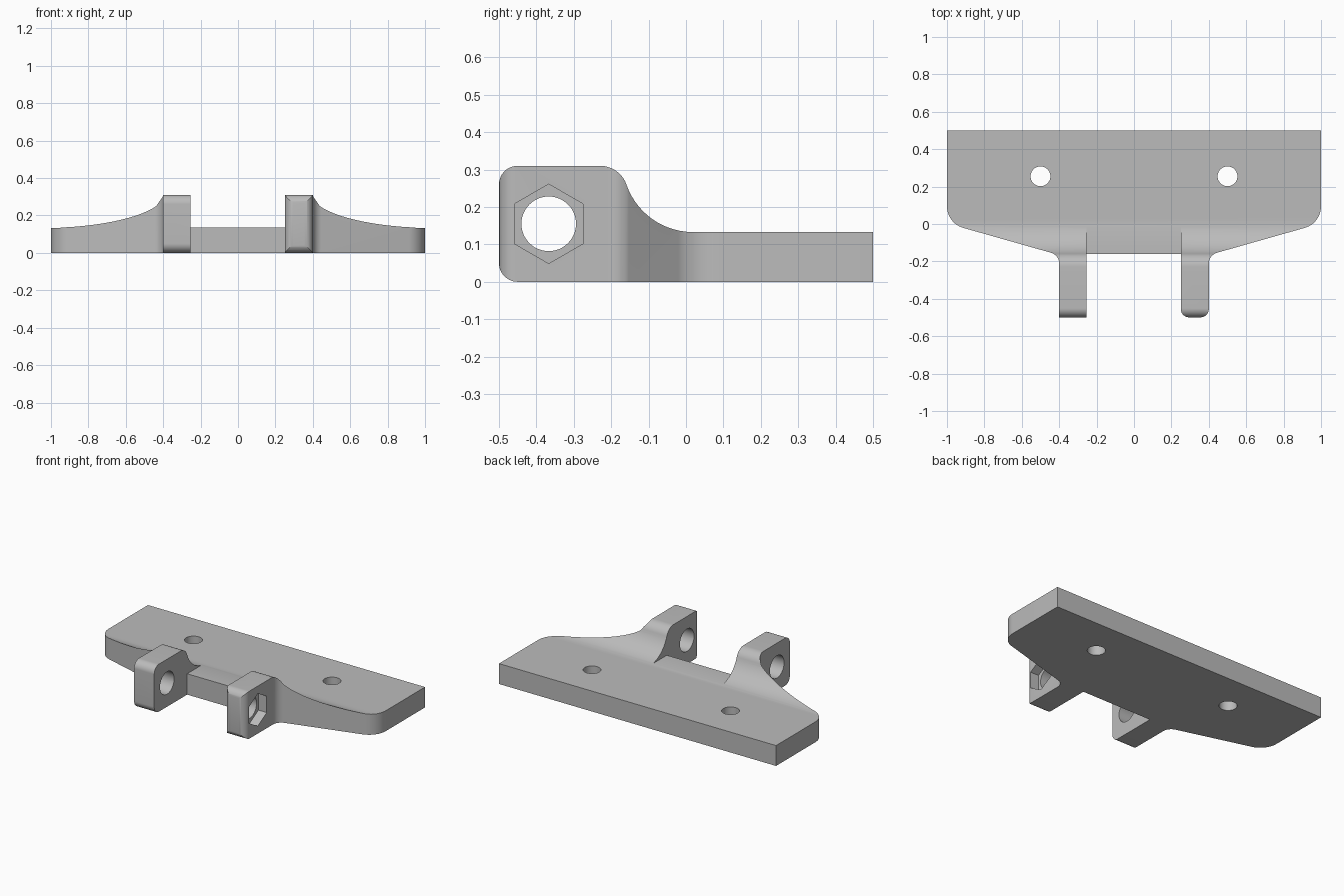
import bpy, bmesh, math
from mathutils import Vector

default = bpy.data.objects.get("Cube")
if default:
    bpy.data.objects.remove(default, do_unlink=True)

grey = bpy.data.materials.new("grey")
grey.use_nodes = True
colour = (0.5, 0.5, 0.5, 1)
grey.diffuse_color = colour
grey.node_tree.nodes["Principled BSDF"].inputs["Base Color"].default_value = colour


def rounded(corners, steps=14):
    """Polygon from (u, v, radius) corners, with each radius turned into an arc."""
    out = []
    for i, (u, v, r) in enumerate(corners):
        p = Vector((u, v))
        if not r:
            out.append(p)
            continue
        a = (Vector(corners[i - 1][:2]) - p).normalized()
        b = (Vector(corners[(i + 1) % len(corners)][:2]) - p).normalized()
        half = a.angle(b) / 2
        centre = p + (a + b).normalized() * (r / math.sin(half))
        start = p + a * (r / math.tan(half)) - centre
        end = p + b * (r / math.tan(half)) - centre
        total = math.pi - 2 * half
        for k in range(steps + 1):
            t = k / steps
            out.append(centre + (start * math.sin((1 - t) * total)
                                 + end * math.sin(t * total)) / math.sin(total))
    return out


def regular(u, v, r, sides):
    """Regular polygon with a vertex at the top."""
    angles = [math.tau * k / sides for k in range(sides)]
    return [Vector((u + r * math.sin(a), v + r * math.cos(a))) for a in angles]


def prism(name, points, axis, low, high):
    """Extrude a polygon along X (points are y, z) or Z (points are x, y)."""
    bm = bmesh.new()
    place = (lambda p, t: (t, p.x, p.y)) if axis == "X" else (lambda p, t: (p.x, p.y, t))
    rings = [[bm.verts.new(place(p, t)) for p in points] for t in (low, high)]
    for ring in rings:
        bm.faces.new(ring)
    n = len(points)
    for i in range(n):
        j = (i + 1) % n
        bm.faces.new((rings[0][i], rings[0][j], rings[1][j], rings[1][i]))
    bmesh.ops.recalc_face_normals(bm, faces=bm.faces)
    mesh = bpy.data.meshes.new(name)
    bm.to_mesh(mesh)
    bm.free()
    mesh.materials.append(grey)
    obj = bpy.data.objects.new(name, mesh)
    bpy.context.collection.objects.link(obj)
    return obj


def combine(body, tool, operation="DIFFERENCE"):
    """Apply a boolean to the body and discard the tool."""
    mod = body.modifiers.new(tool.name, "BOOLEAN")
    mod.operation, mod.solver, mod.object = operation, "EXACT", tool
    bpy.context.view_layer.objects.active = body
    bpy.ops.object.modifier_apply(modifier=mod.name)
    bpy.data.objects.remove(tool, do_unlink=True)


# Side profile: tall rounded lug sweeping down into the thin plate
side = rounded([(-0.5, 0, 0.05), (-0.5, 0.31, 0.05), (-0.177, 0.31, 0.075),
                (-0.114, 0.133, 0.188), (0.5, 0.133, 0), (0.5, 0, 0)])
bracket = prism("hinge_bracket", side, "X", -1.1, 1.1)

# Plan outline: tapered plate with two lugs, the left one rounded at its front
plan = rounded([(1, 0.6, 0), (1, 0.004, 0.12), (0.4, -0.166, 0.06),
                (0.4, -0.499, 0.045), (0.25, -0.499, 0.045), (0.25, -0.16, 0),
                (-0.255, -0.16, 0), (-0.255, -0.6, 0), (-0.4, -0.6, 0),
                (-0.4, -0.166, 0.06), (-1, 0.004, 0.12), (-1, 0.6, 0)])
combine(bracket, prism("plan_outline", plan, "Z", -0.2, 0.6), "INTERSECT")

# Flat step between the lugs
step = rounded([(-0.255, -0.7, 0), (0.25, -0.7, 0), (0.25, 0.1, 0), (-0.255, 0.1, 0)])
combine(bracket, prism("step_cutter", step, "Z", 0.136, 0.6))

# Pivot bore, nut pocket and screw holes
combine(bracket, prism("pivot_bore", regular(-0.367, 0.155, 0.073, 48), "X", -0.7, 0.7))
combine(bracket, prism("nut_pocket", regular(-0.367, 0.155, 0.106, 6), "X", 0.34, 0.7))
for x in (-0.5, 0.5):
    combine(bracket, prism("screw_hole", regular(x, 0.255, 0.053, 40), "Z", -0.2, 0.5))

bpy.ops.object.select_all(action="DESELECT")
bracket.select_set(True)
bpy.context.view_layer.objects.active = bracket
bpy.ops.object.shade_smooth_by_angle(angle=math.radians(25))
